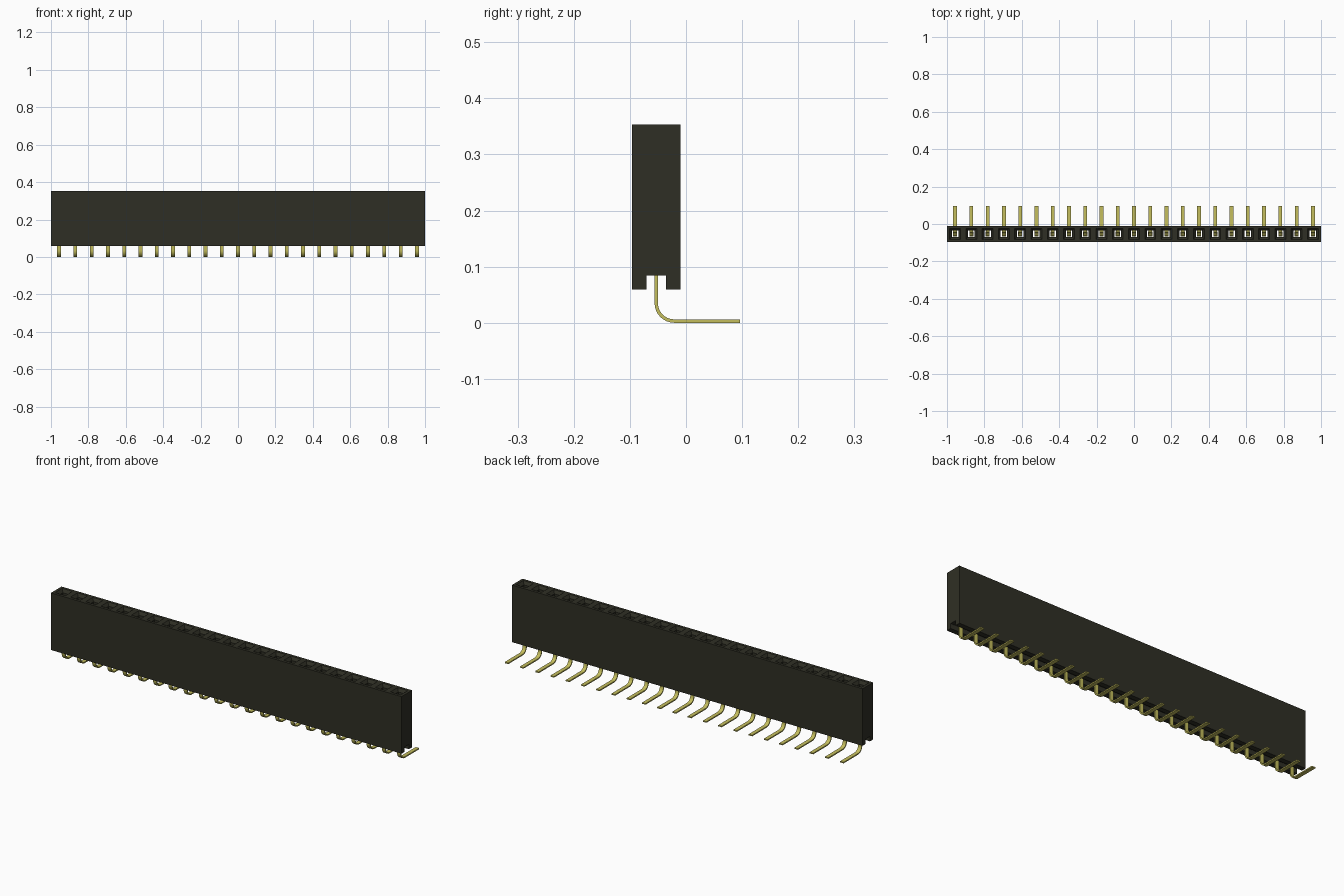
import bpy, bmesh, math

if "Cube" in bpy.data.objects:
    bpy.data.objects.remove(bpy.data.objects["Cube"], do_unlink=True)

COUNT = 23
PITCH = 2 / COUNT
Y0 = -0.053               # centre line of the housing
HALF, SLOT = 0.043, 0.0175  # half depth of housing and of bottom channel
BOTTOM, CEILING, TOP = 0.059, 0.084, 0.353
XS = [(i - (COUNT - 1) / 2) * PITCH for i in range(COUNT)]


def material(name, color):
    m = bpy.data.materials.new(name)
    m.use_nodes = True
    m.diffuse_color = (*color, 1)
    bsdf = m.node_tree.nodes["Principled BSDF"]
    bsdf.inputs["Base Color"].default_value = (*color, 1)
    bsdf.inputs["Roughness"].default_value = 0.6
    return m


def finish(name, bm, mat):
    bmesh.ops.remove_doubles(bm, verts=bm.verts, dist=0.0001)
    bmesh.ops.recalc_face_normals(bm, faces=bm.faces)
    mesh = bpy.data.meshes.new(name)
    bm.to_mesh(mesh)
    bm.free()
    mesh.materials.append(mat)
    obj = bpy.data.objects.new(name, mesh)
    bpy.context.collection.objects.link(obj)
    return obj


def face(bm, points):
    bm.faces.new([bm.verts.new(p) for p in points])


def ribbon(bm, x, path, width, thick):
    """Flat strip following a (y, z) path, closed at both ends."""
    rings = []
    for i, (y, z) in enumerate(path):
        a, b = path[max(i - 1, 0)], path[min(i + 1, len(path) - 1)]
        dy, dz = b[0] - a[0], b[1] - a[1]
        s = thick / 2 / math.hypot(dy, dz)
        rings.append([bm.verts.new((x + sx * width / 2, y - sn * dz * s, z + sn * dy * s))
                      for sx, sn in ((-1, -1), (1, -1), (1, 1), (-1, 1))])
    for a, b in zip(rings, rings[1:]):
        for i in range(4):
            j = (i + 1) % 4
            bm.faces.new((a[i], a[j], b[j], b[i]))
    bm.faces.new(rings[0])
    bm.faces.new(rings[-1])


black = material("black plastic", (0.028, 0.028, 0.018))
gold = material("gold metal", (0.55, 0.51, 0.11))

# Housing: a row of cells, each with a funnel and shaft through to the channel
bm = bmesh.new()
for x in XS:
    sections = [(PITCH / 2, HALF, TOP), (0.029, 0.029, TOP), (0.017, 0.017, TOP - 0.015),
                (0.017, 0.017, CEILING), (PITCH / 2, SLOT, CEILING)]
    rings = [[(x + sx * w, Y0 + sy * d, z) for sx, sy in ((-1, -1), (1, -1), (1, 1), (-1, 1))]
             for w, d, z in sections]
    for a, b in zip(rings, rings[1:]):
        for i in range(4):
            j = (i + 1) % 4
            face(bm, (a[i], a[j], b[j], b[i]))
    # Outer wall, foot and channel wall on both sides
    for side in (-1, 1):
        strip = [(HALF, TOP), (HALF, BOTTOM), (SLOT, BOTTOM), (SLOT, CEILING)]
        for (d1, z1), (d2, z2) in zip(strip, strip[1:]):
            face(bm, [(x + sx * PITCH / 2, Y0 + side * d, z)
                      for sx, d, z in ((-1, d1, z1), (1, d1, z1), (1, d2, z2), (-1, d2, z2))])
# End walls
for x in (-1, 1):
    face(bm, [(x, Y0 + d, z) for d, z in (
        (-HALF, TOP), (-HALF, BOTTOM), (-SLOT, BOTTOM), (-SLOT, CEILING),
        (SLOT, CEILING), (SLOT, BOTTOM), (HALF, BOTTOM), (HALF, TOP))])
finish("housing", bm, black)

# Bent solder legs
T, R = 0.006, 0.032
leg = [(Y0, 0.12)]
for k in range(9):
    a = math.pi / 2 * k / 8
    leg.append((Y0 + R - R * math.cos(a), T / 2 + R - R * math.sin(a)))
leg.append((0.096, T / 2))
bm = bmesh.new()
for x in XS:
    ribbon(bm, x, leg, 0.02, T)
legs = finish("solder_legs", bm, gold)

# Spring contacts: two facing tines in each shaft
bm = bmesh.new()
for x in XS:
    for side in (-1, 1):
        tine = [(0.001, 0.105), (0.012, 0.13), (0.012, 0.2), (0.004, 0.27), (0.011, 0.305)]
        ribbon(bm, x, [(Y0 + side * d, z) for d, z in tine], 0.022, 0.004)
finish("spring_contacts", bm, gold)

# Smooth bends with crisp strip edges
bpy.ops.object.select_all(action='DESELECT')
legs.select_set(True)
bpy.context.view_layer.objects.active = legs
bpy.ops.object.shade_smooth_by_angle(angle=math.radians(30))
